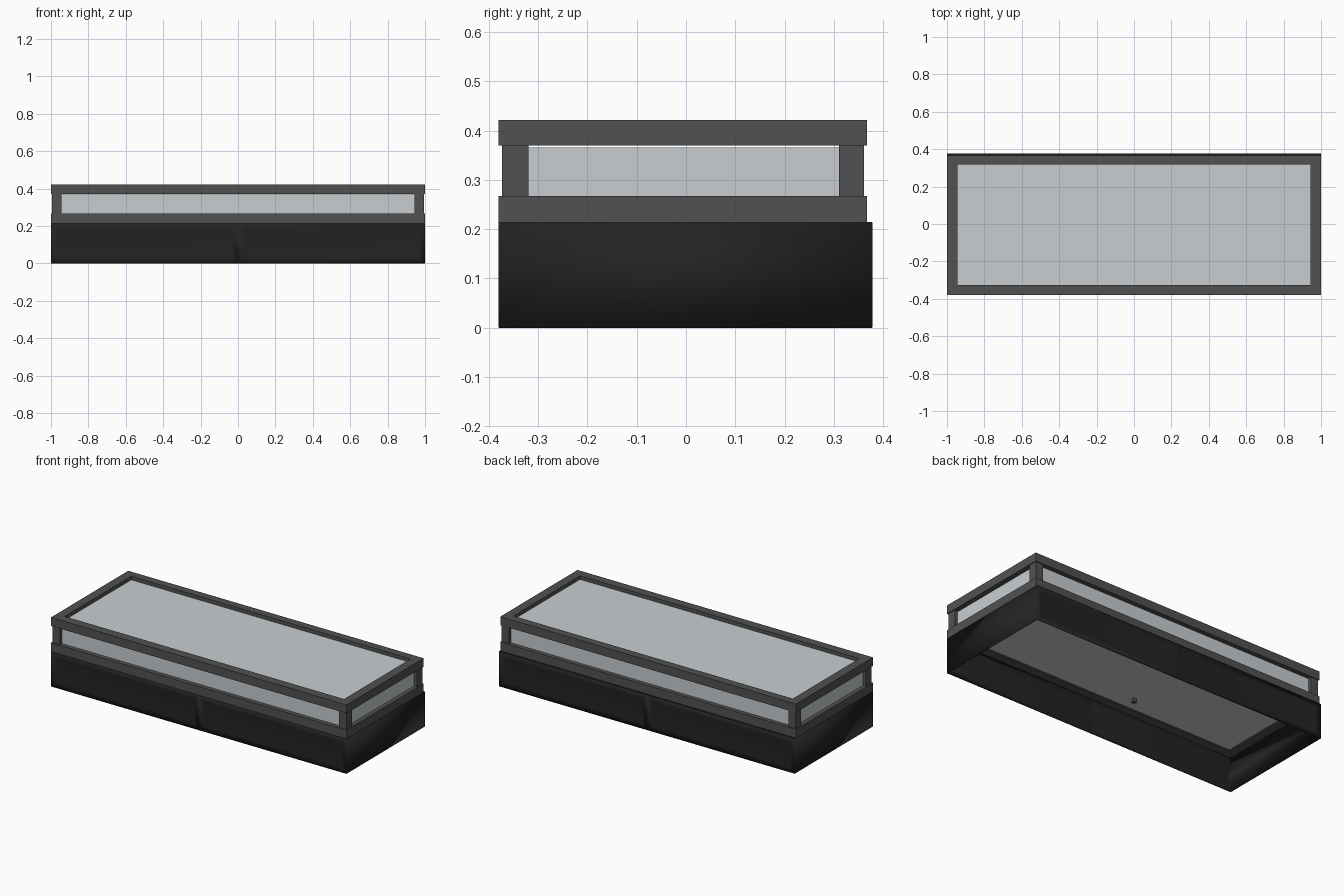
import bpy, bmesh

if "Cube" in bpy.data.objects:
    bpy.data.objects.remove(bpy.data.objects["Cube"])


def material(name, rgb):
    m = bpy.data.materials.new(name)
    m.diffuse_color = (*rgb, 1)
    m.use_nodes = True
    m.node_tree.nodes["Principled BSDF"].inputs["Base Color"].default_value = m.diffuse_color
    return m


BLACK = material("matte_black", (0.0165, 0.0165, 0.0165))
GREY = material("dark_grey_metal", (0.083, 0.083, 0.083))
GLASS = material("pale_glass", (0.58, 0.615, 0.635))


def add_object(name, bm, mat):
    me = bpy.data.meshes.new(name)
    bm.to_mesh(me)
    bm.free()
    ob = bpy.data.objects.new(name, me)
    bpy.context.collection.objects.link(ob)
    me.materials.append(mat)
    return ob


def box(name, x, y, z, mat):
    bm = bmesh.new()
    bmesh.ops.create_cube(bm, size=1)
    for v in bm.verts:
        v.co = [r[0] if c < 0 else r[1] for r, c in zip((x, y, z), v.co)]
    return add_object(name, bm, mat)


# Frame limits
Y0, Y1 = -0.38, 0.367
IY0, IY1, IX = -0.325, 0.318, 0.945

# Open-bottomed plinth: four thin walls, long ones split in two shallow panels
bm = bmesh.new()
panels = []
xs, yf, yb, h = (-1, 0, 1), -0.38, 0.378, 0.214
front = [[bm.verts.new((x, yf, z)) for z in (0, h)] for x in xs]
back = [[bm.verts.new((x, yb, z)) for z in (0, h)] for x in xs]
for i in range(2):
    a, b = front[i], front[i + 1]
    panels.append(bm.faces.new((a[0], b[0], b[1], a[1])))
    a, b = back[i], back[i + 1]
    panels.append(bm.faces.new((b[0], a[0], a[1], b[1])))
bm.faces.new((front[2][0], back[2][0], back[2][1], front[2][1]))
bm.faces.new((back[0][0], front[0][0], front[0][1], back[0][1]))
bm.normal_update()
bmesh.ops.inset_individual(bm, faces=panels, thickness=0.045, depth=-0.004)
for f in bm.faces:
    f.smooth = abs(f.normal.x) < 0.9
plinth = add_object("plinth_walls", bm, BLACK)
solid = plinth.modifiers.new("thickness", "SOLIDIFY")
solid.thickness = 0.004
solid.offset = -1
bpy.context.view_layer.objects.active = plinth
plinth.select_set(True)
bpy.ops.object.shade_smooth_by_angle(angle=0.6)
box("plinth_back_ledge", (-0.998, 0.998), (0.355, 0.376), (0.209, 0.214), BLACK)

# Lower and upper rail rings
for level, z in (("lower", (0.214, 0.267)), ("upper", (0.37, 0.422))):
    box(level + "_front_rail", (-1, 1), (Y0, IY0), z, GREY)
    box(level + "_back_rail", (-1, 1), (IY1, Y1), z, GREY)
    for side, x in (("left", (-1, -IX)), ("right", (IX, 1))):
        box(f"{level}_{side}_rail", x, (IY0, IY1), z, GREY)

# Corner posts, set in slightly from the rails
for side, x in (("left", (-0.995, -0.945)), ("right", (0.945, 0.995))):
    box(side + "_front_post", x, (-0.373, -0.32), (0.267, 0.37), GREY)
    box(side + "_back_post", x, (0.31, 0.361), (0.267, 0.37), GREY)

# Glass panes
for side, s in (("left", -1), ("right", 1)):
    x = sorted((s * 0.966, s * 0.974))
    box(side + "_pane", x, (-0.321, 0.311), (0.267, 0.366), GLASS)
box("front_pane", (-0.946, 0.946), (-0.353, -0.345), (0.267, 0.368), GLASS)
box("back_pane", (-0.946, 0.946), (0.333, 0.341), (0.267, 0.368), GLASS)
box("top_pane", (-IX, IX), (IY0, IY1), (0.392, 0.4), GLASS)
box("floor_pane", (-IX, IX), (IY0, IY1), (0.22, 0.228), GLASS)

# Small block beneath the floor
box("underside_block", (-0.012, 0.012), (-0.012, 0.012), (0.02, 0.042), GREY)
